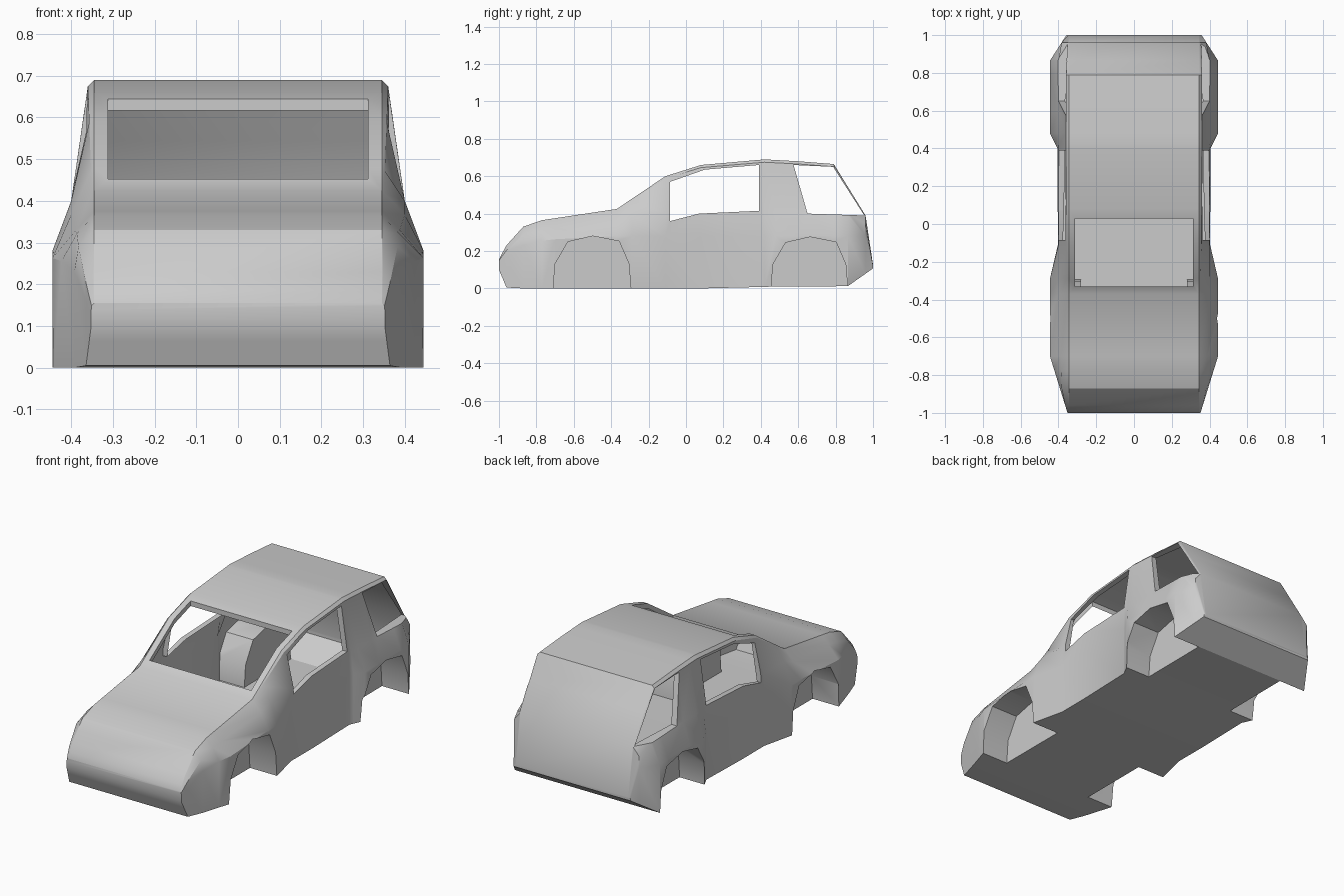
import bpy, bmesh, math

if "Cube" in bpy.data.objects:
    bpy.data.objects.remove(bpy.data.objects["Cube"])


def make_object(name, bm):
    bmesh.ops.recalc_face_normals(bm, faces=bm.faces)
    me = bpy.data.meshes.new(name)
    bm.to_mesh(me)
    bm.free()
    ob = bpy.data.objects.new(name, me)
    bpy.context.collection.objects.link(ob)
    return ob


def interp(curve, y):
    for (a, p), (b, q) in zip(curve, curve[1:]):
        if y <= b:
            return p + (q - p) * (y - a) / (b - a)
    return curve[-1][1]


def prism(name, poly, inner, outer):
    """Side-view polygon (y, z) extruded along x between two x functions."""
    bm = bmesh.new()
    a = [bm.verts.new((inner(y, z), y, z)) for y, z in poly]
    b = [bm.verts.new((outer(y, z), y, z)) for y, z in poly]
    bm.faces.new(a)
    bm.faces.new(b)
    n = len(poly)
    for i in range(n):
        bm.faces.new((a[i], a[(i + 1) % n], b[(i + 1) % n], b[i]))
    ob = make_object(name, bm)
    ob.hide_render = True
    return ob


# Body outlines along y: roof line, floor line and half width
roof = [(-1, .155), (-.985, .185), (-.96, .23), (-.87, .33), (-.77, .365), (-.37, .425),
        (-.11, .6), (.08, .66), (.42, .69), (.6, .68), (.79, .665), (.96, .39), (1, .125)]
floor = [(-1, .1), (-.96, .005), (-.87, 0), (.1, 0), (.48, .01), (.865, .012), (1, .107)]
width = [(-1, .352), (-.7, .445), (-.29, .445), (-.11, .403), (.4, .405), (.48, .445),
         (.865, .445), (1, .358)]


def section(y):
    """Half cross-section: roof edge, rail, belt, shoulder, sill."""
    top, bot, w = (interp(c, y) for c in (roof, floor, width))
    zs = min(.28, bot + (top - bot) * .7)
    zb = min(.40, zs + (top - zs) * .6)
    xb = min(.40, w, .345 + .38 * (top - zs))
    c = .037 * (top - zs)
    return [(.345, top), (.345 + c, top - c), (xb, zb), (w, zs), (w, bot)]


# Outer body skin lofted through the sections
bm = bmesh.new()
rings = []
for y in sorted({p[0] for p in roof + width}):
    half = section(y)
    loop = half + [(-x, z) for x, z in reversed(half)]
    rings.append([bm.verts.new((x, y, z)) for x, z in loop])
for r, s in zip(rings, rings[1:]):
    for i in range(len(r)):
        j = (i + 1) % len(r)
        bm.faces.new((r[i], r[j], s[j], s[i]))
bm.faces.new(rings[0])
bm.faces.new(rings[-1])
body = make_object("car_body", bm)


# Wheel wells and side windows
def arch(y0, y1, h):
    d = y1 - y0
    shape = [(0, 0), (.025, .47), (.19, .89), (.51, 1), (.85, .9), (.975, .47), (1, 0)]
    return [(y0, -.1)] + [(y0 + d * u, h * v) for u, v in shape] + [(y1, -.1)]


arches = {"front_wheel": arch(-.71, -.295, .28), "rear_wheel": arch(.455, .864, .275)}
door = [(-.085, .36), (.07, .40), (.39, .415), (.39, .66), (.10, .635), (-.085, .57)]
quarter = [(.575, .66), (.65, .40), (.953, .39), (.787, .65)]


def door_plane(y, z):
    return .37 - .16 * (z - .4)


def quarter_plane(y, z):
    return .365 - .1 * (y - .65) - .16 * (z - .4)


# Windscreen recess follows the glass slope
def screen_z(y):
    return .422 + (y + .33) * .15 / .22 if y < -.11 else .572 + (y + .11) * .06 / .19


cutters = []
for s in (-1, 1):
    far = lambda y, z: s * .6
    for name, poly in arches.items():
        cutters.append(prism(name + "_cutter", poly, lambda y, z: s * .28, far))
    for name, poly, f in (("door_window", door, door_plane),
                          ("quarter_window", quarter, quarter_plane)):
        cutters.append(prism(name + "_cutter", poly, lambda y, z: s * f(y, z), far))
screen = [(y, screen_z(y)) for y in (-.33, -.11, .03)] + [(.03, .9), (-.33, .9)]
cutters.append(prism("windscreen_cutter", screen,
                     lambda y, z: -.312, lambda y, z: .312))

for c in cutters:
    m = body.modifiers.new(c.name, 'BOOLEAN')
    m.operation = 'DIFFERENCE'
    m.solver = 'EXACT'
    m.object = c
dg = bpy.context.evaluated_depsgraph_get()
mesh = bpy.data.meshes.new_from_object(body.evaluated_get(dg))
body.modifiers.clear()
body.data = mesh
for c in cutters:
    bpy.data.objects.remove(c)


# Open the recess bottoms so the windows look into the hollow cabin
def is_pane(f):
    pts = [v.co for v in f.verts]
    for g in (door_plane, quarter_plane):
        if all(abs(abs(p.x) - g(p.y, p.z)) < 4e-4 and p.z > .3 and p.y > -.1 for p in pts):
            return True
    return all(abs(p.z - screen_z(p.y)) < 4e-4 and abs(p.x) < .3125
               and -.331 < p.y < .031 for p in pts)


bm = bmesh.new()
bm.from_mesh(mesh)
panes = [f for f in bm.faces if is_pane(f)]
bmesh.ops.delete(bm, geom=panes, context='FACES')
bm.to_mesh(mesh)
bm.free()

bpy.context.view_layer.objects.active = body
body.select_set(True)
bpy.ops.object.shade_smooth_by_angle(angle=math.radians(28))
